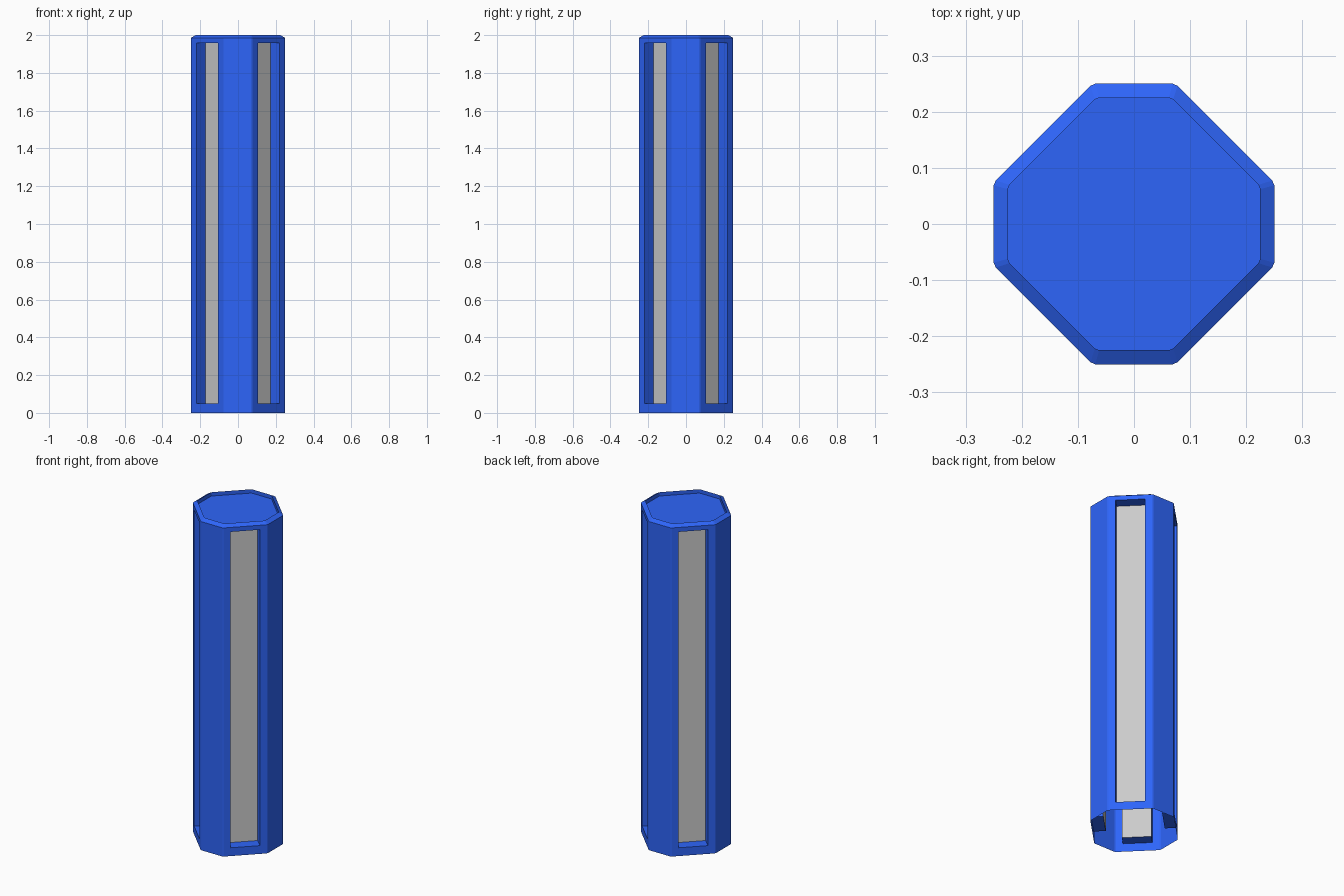
import bpy, bmesh
from math import radians
from mathutils import Matrix, Vector

if "Cube" in bpy.data.objects:
    bpy.data.objects.remove(bpy.data.objects["Cube"])

HALF, SIDE, CUT = 0.25, 0.074, 0.005      # octagon half width, half short side, corner chamfer
WALL_TOP, TOP, FLOOR = 1.985, 2.0, 1.977  # chamfer start, rim height, sunken lid
WIN_HALF, WIN_LOW, WIN_HIGH, DEPTH = 0.081, 0.05, 1.958, 0.067

blue = bpy.data.materials.new("blue")
blue.diffuse_color = (0.027, 0.13, 0.95, 1)
blue.use_nodes = True
blue.node_tree.nodes["Principled BSDF"].inputs["Base Color"].default_value = blue.diffuse_color


def finish(bm, name, material=None):
    bmesh.ops.remove_doubles(bm, verts=bm.verts[:], dist=1e-5)
    mesh = bpy.data.meshes.new(name)
    bm.to_mesh(mesh)
    bm.free()
    obj = bpy.data.objects.new(name, mesh)
    bpy.context.collection.objects.link(obj)
    if material:
        mesh.materials.append(material)


def face(bm, points):
    return bm.faces.new([bm.verts.new(p) for p in points])


def bridge(bm, lower, upper):
    for i in range(len(lower)):
        j = (i + 1) % len(lower)
        face(bm, [lower[i], lower[j], upper[j], upper[i]])


# Octagon outline with tiny corner chamfers, counter-clockwise
turns = [Matrix.Rotation(radians(90 * k), 3, 'Z') for k in range(4)]
d = CUT * 0.7071
quarter = [Vector((HALF, -SIDE + CUT, 0)), Vector((HALF, SIDE - CUT, 0)),
           Vector((HALF - d, SIDE + d, 0)), Vector((SIDE + d, HALF - d, 0))]
outline = [t @ p for t in turns for p in quarter]


def ring(scale, z):
    return [Vector((p.x * scale, p.y * scale, z)) for p in outline]


def rect(centre, along, half, low, high):
    return [centre - along * half + Vector((0, 0, low)), centre + along * half + Vector((0, 0, low)),
            centre + along * half + Vector((0, 0, high)), centre - along * half + Vector((0, 0, high))]


body = bmesh.new()
panels = bmesh.new()
low, high = ring(1, 0), ring(1, WALL_TOP)

# Walls: the diagonal sides carry tall recessed windows with grey panels
for i in range(16):
    j = (i + 1) % 16
    if i % 4 != 2:
        face(body, [low[i], low[j], high[j], high[i]])
        continue
    centre = (low[i] + low[j]) / 2
    along = (low[j] - low[i]).normalized()
    inward = -centre.normalized() * DEPTH
    window = rect(centre, along, WIN_HALF, WIN_LOW, WIN_HIGH)
    back = rect(centre + inward, along, WIN_HALF, WIN_LOW, WIN_HIGH)
    bridge(body, [low[i], low[j], high[j], high[i]], window)
    bridge(body, window, back)
    face(panels, back)

# Sloped rim around a sunken lid; the underside stays open
rim, lid = ring(0.9, TOP), ring(0.9, FLOOR)
bridge(body, high, rim)
bridge(body, rim, lid)
face(body, lid)

finish(body, "column_shell", blue)
finish(panels, "window_panels")
